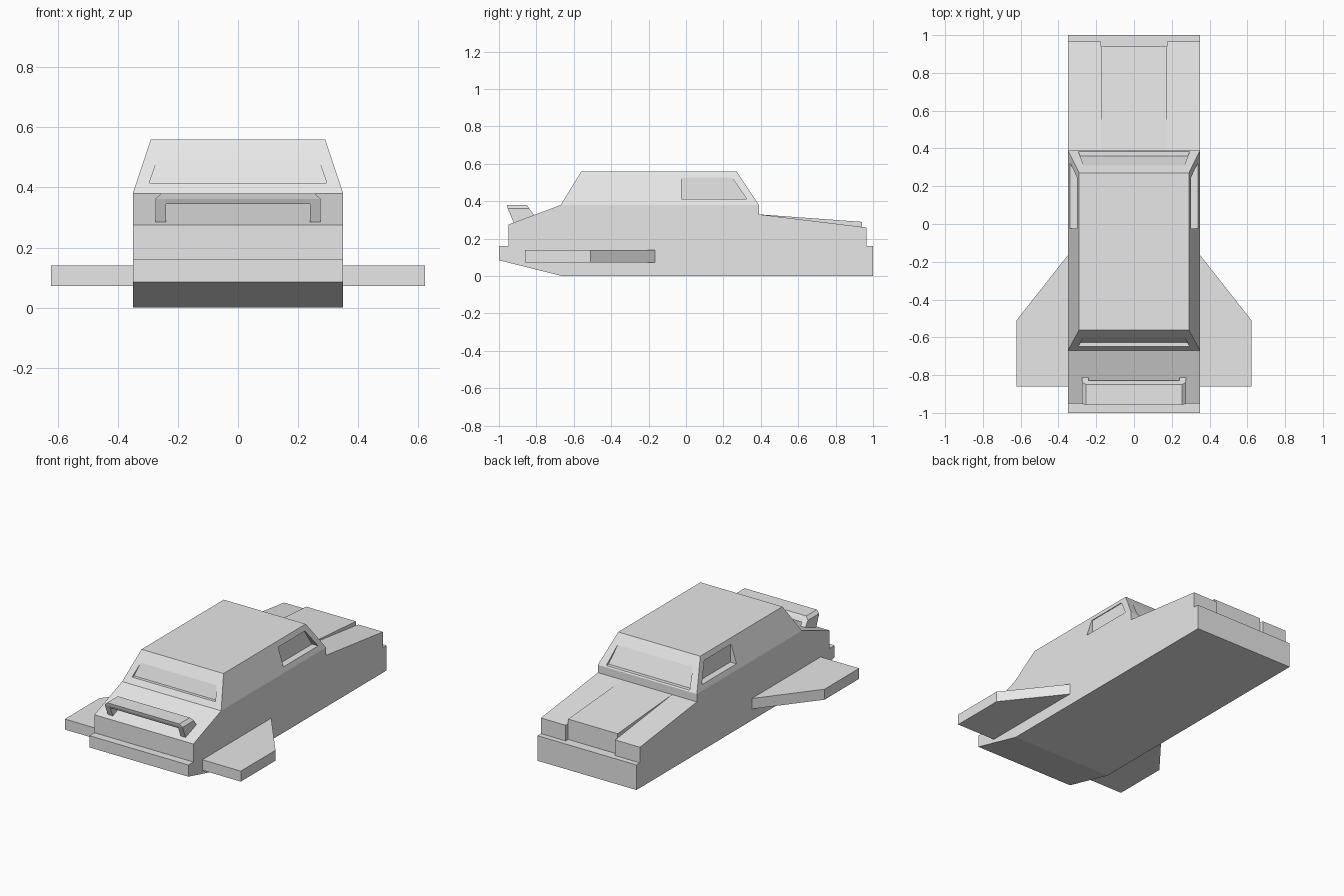
import bpy
import bmesh

cube = bpy.data.objects.get("Cube")
if cube:
    bpy.data.objects.remove(cube, do_unlink=True)

GREY = (0.8, 0.8, 0.8, 1.0)
paint = bpy.data.materials.new("plain_grey")
paint.use_nodes = True
paint.diffuse_color = GREY
paint.node_tree.nodes["Principled BSDF"].inputs["Base Color"].default_value = GREY

HALF = 0.35


def finish(name, bm):
    bmesh.ops.recalc_face_normals(bm, faces=bm.faces)
    mesh = bpy.data.meshes.new(name)
    bm.to_mesh(mesh)
    bm.free()
    mesh.materials.append(paint)
    obj = bpy.data.objects.new(name, mesh)
    bpy.context.collection.objects.link(obj)
    return obj


def prism(name, outline, low, high, axis="x"):
    """Extrude a flat outline: (y, z) along x, or (x, y) along z."""
    bm = bmesh.new()
    place = (lambda p: (low, *p)) if axis == "x" else (lambda p: (*p, low))
    face = bm.faces.new([bm.verts.new(place(p)) for p in outline])
    new = bmesh.ops.extrude_face_region(bm, geom=[face])["geom"]
    shift = (high - low, 0, 0) if axis == "x" else (0, 0, high - low)
    bmesh.ops.translate(bm, vec=shift, verts=[v for v in new if isinstance(v, bmesh.types.BMVert)])
    return finish(name, bm)


def loft(name, section):
    """Symmetric convex solid from (half width, y, z) points."""
    bm = bmesh.new()
    for x, y, z in section:
        bm.verts.new((-x, y, z))
        bm.verts.new((x, y, z))
    bmesh.ops.convex_hull(bm, input=bm.verts)
    bmesh.ops.dissolve_limit(bm, angle_limit=0.01, verts=bm.verts, edges=bm.edges)
    return finish(name, bm)


def cut(target, cutter):
    cutter.hide_render = True
    mod = target.modifiers.new("recess", "BOOLEAN")
    mod.operation = "DIFFERENCE"
    mod.solver = "EXACT"
    mod.object = cutter
    bpy.context.view_layer.objects.active = target
    bpy.ops.object.modifier_apply(modifier=mod.name)
    bpy.data.objects.remove(cutter, do_unlink=True)


# Lower body with stepped bumpers and an upswept tail
prism("lower_body", [(-0.66, 0), (-1, 0.085), (-1, 0.16), (-0.95, 0.16), (-0.95, 0.275),
                     (-0.67, 0.38), (0.39, 0.38), (0.39, 0.16), (1, 0.16), (1, 0)], -HALF, HALF)

# Fenders and the raised bonnet between them
fender = [(0.39, 0.16), (0.39, 0.33), (0.965, 0.26), (0.965, 0.16)]
prism("right_fender", fender, -HALF, -0.175)
prism("left_fender", fender, 0.175, HALF)
prism("bonnet", [(0.39, 0.16), (0.39, 0.33), (0.94, 0.29), (0.94, 0.16)], -0.175, 0.175)

# Tapered cabin
cabin = loft("cabin", [(HALF, -0.67, 0.38), (HALF, 0.39, 0.38), (0.29, 0.27, 0.56), (0.29, -0.56, 0.56)])

# Recessed windscreen, rear window and side windows
cut(cabin, loft("windscreen_cutter", [(0.295, 0.36, 0.388), (0.295, 0.45, 0.388), (0.265, 0.306, 0.503)]))
cut(cabin, loft("rear_window_cutter", [(0.295, -0.628, 0.415), (0.295, -0.72, 0.415), (0.265, -0.597, 0.503)]))
side_window = [(-0.025, 0.412), (0.325, 0.412), (0.245, 0.527), (-0.025, 0.527)]
for low, high in ((-0.4, -0.296), (0.296, 0.4)):
    cut(cabin, prism("side_window_cutter", side_window, low, high))

# Side wings
for name, s in (("right_wing", -1), ("left_wing", 1)):
    prism(name, [(s * HALF, -0.165), (s * 0.622, -0.51), (s * 0.622, -0.86), (s * HALF, -0.86)],
          0.073, 0.14, axis="z")

# Spoiler deck with chamfered ends, on two raked legs
loft("spoiler_deck", [(0.255, -0.957, 0.38), (0.255, -0.85, 0.38), (0.275, -0.953, 0.362),
                      (0.275, -0.838, 0.362), (0.245, -0.945, 0.345), (0.245, -0.828, 0.345)])
leg = [(-0.953, 0.362), (-0.838, 0.362), (-0.812, 0.325), (-0.92, 0.282)]
prism("right_spoiler_leg", leg, -0.275, -0.24)
prism("left_spoiler_leg", leg, 0.24, 0.275)
